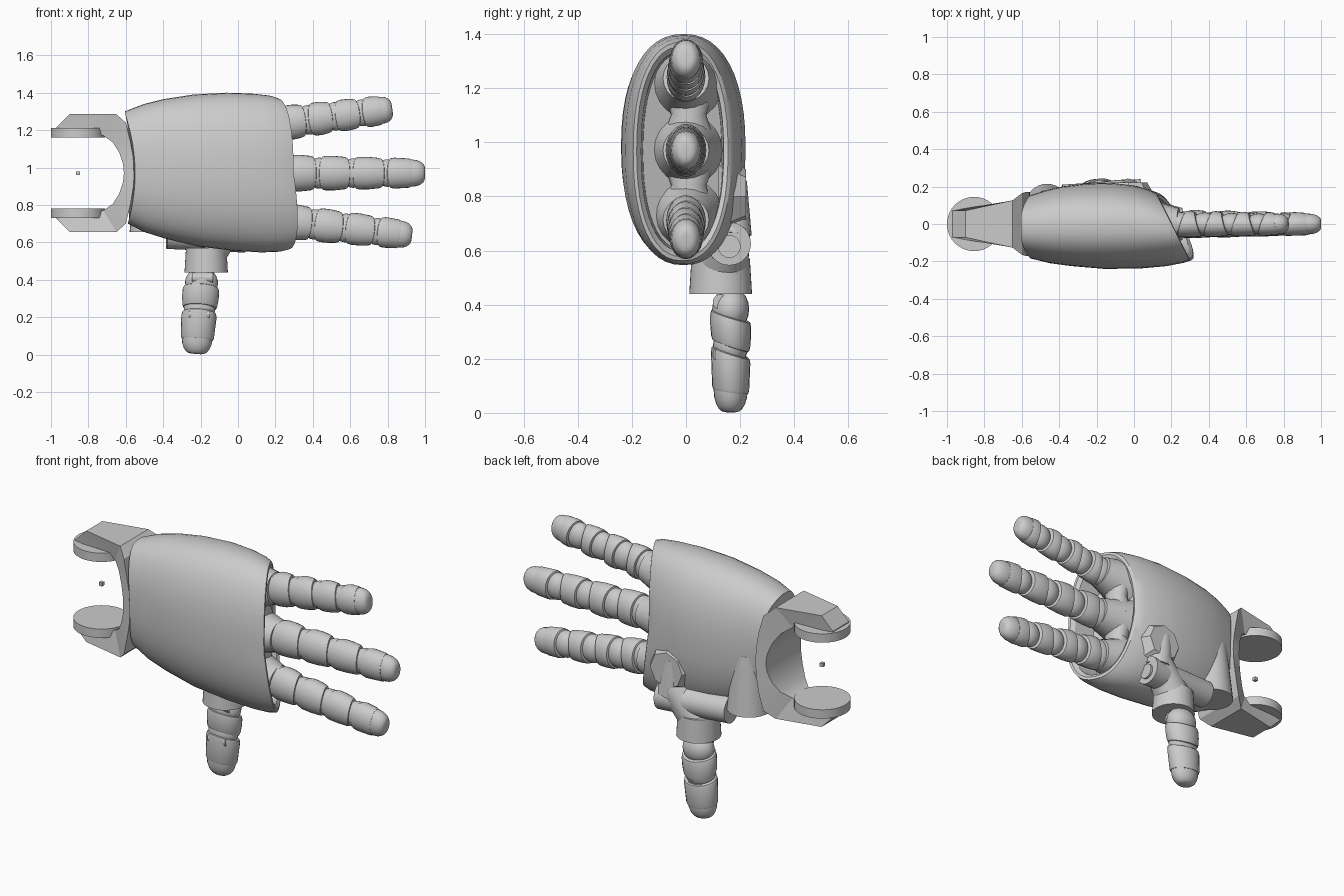
import bpy, bmesh
from math import sin, cos, pi, radians
from mathutils import Matrix, Vector

if "Cube" in bpy.data.objects:
    bpy.data.objects.remove(bpy.data.objects["Cube"])

CZ = 0.97  # height of the hand's centre line


def finish(name, bm, matrix=Matrix()):
    bmesh.ops.recalc_face_normals(bm, faces=bm.faces)
    me = bpy.data.meshes.new(name)
    bm.to_mesh(me)
    bm.free()
    me.transform(matrix)
    ob = bpy.data.objects.new(name, me)
    bpy.context.collection.objects.link(ob)
    return ob


def add_loft(bm, rings):
    rows = [[bm.verts.new(p) for p in r] for r in rings]
    n = len(rows[0])
    for a, b in zip(rows, rows[1:]):
        for i in range(n):
            j = (i + 1) % n
            bm.faces.new((a[i], a[j], b[j], b[i]))
    bm.faces.new(rows[0])
    bm.faces.new(rows[-1])


def add_ball(bm, centre, scale):
    bmesh.ops.create_uvsphere(bm, u_segments=20, v_segments=12, radius=1,
                              matrix=Matrix.Translation(centre) @ Matrix.Diagonal((*scale, 1)))


def rod(name, a, b, r1, r2, sides=32):
    a, b = Vector(a), Vector(b)
    bm = bmesh.new()
    m = Matrix.Translation((a + b) / 2) @ (b - a).to_track_quat('Z', 'Y').to_matrix().to_4x4()
    bmesh.ops.create_cone(bm, cap_ends=True, segments=sides, radius1=r1, radius2=r2,
                          depth=(b - a).length, matrix=m)
    return finish(name, bm)


# Palm shell: superellipse sections, bowed wrist end, slanted open knuckle end
def palm():
    stations = [(0, .70, 1.30, -.185, .155), (.12, .655, 1.338, -.21, .18),
                (.25, .62, 1.365, -.225, .2), (.45, .578, 1.39, -.24, .216),
                (.67, .555, 1.40, -.238, .22), (.84, .546, 1.395, -.225, .207),
                (.95, .55, 1.385, -.208, .185), (1, .562, 1.37, -.195, .168)]

    def ring(st, scale=1, inset=0):
        t, z0, z1, y0, y1 = st
        pts = []
        for i in range(48):
            a = 2 * pi * i / 48
            c, s = cos(a), sin(a)
            y = (y0 + y1) / 2 + (y1 - y0) / 2 * scale * abs(c) ** .87 * (1 if c > 0 else -1)
            hz = (z1 - z0) / 2 - (1 - scale) * .22
            z = (z0 + z1) / 2 + hz * abs(s) ** .87 * (1 if s > 0 else -1)
            start = -.6 + .05 * (1 - ((z - CZ) / .3) ** 2) if t < .5 else -.55
            start = -.605 + .055 * max(0, 1 - ((z - CZ) / .32) ** 2)
            end = .3 - .5 * (y + .2) + .06 * max(0, (CZ - z) / .42)
            pts.append((start + (end - start) * t - inset, y, z))
        return pts
    rings = [ring(s) for s in stations]
    rings += [ring(stations[-1], .93, -.003), ring(stations[-1], .84, .01),
              ring(stations[-1], .8, .13)]
    bm = bmesh.new()
    add_loft(bm, rings)
    finish("palm_shell", bm)


palm()

# Wrist fork: C-shaped profile, narrow arms flaring into the palm
half = [(-.555, 0), (-.56, .08), (-.575, .17), (-.6, .27), (-.65, .315), (-.9, .315),
        (-.97, .245), (-.97, .225), (-.72, .2), (-.67, .165), (-.635, .11), (-.615, .05), (-.61, 0)]
n = len(half)
bm = bmesh.new()
for sgn in (1, -1):
    sides = []
    for sy in (1, -1):
        sides.append([bm.verts.new((x, sy * (.072 + .1 * min(1, max(0, (x + .72) / .13))), CZ + sgn * z))
                      for x, z in half])
    f, b = sides
    for i in range(n - 1):
        bm.faces.new((f[i], f[i + 1], b[i + 1], b[i]))
    # quad strip across the matching inner and outer edges
    pairs = [(0, 12), (1, 11), (2, 10), (3, 9), (4, 8), (5, 7), (6, 6)]
    for side in (f, b):
        for (o, p), (o2, p2) in zip(pairs, pairs[1:]):
            bm.faces.new([side[k] for k in dict.fromkeys((o, o2, p2, p))])
bmesh.ops.remove_doubles(bm, verts=bm.verts, dist=1e-4)
finish("wrist_fork", bm)
for sgn, name in ((1, "upper_wrist_disc"), (-1, "lower_wrist_disc")):
    rod(name, (-.855, 0, CZ + sgn * .19), (-.855, 0, CZ + sgn * .24), .145, .145, 40)
bm = bmesh.new()
bmesh.ops.create_cube(bm, size=.02, matrix=Matrix.Translation((-.855, 0, CZ)))
finish("wrist_centre", bm)
rod("wrist_boss", (-.465, .1, .655), (-.465, .1, .98), .115, .08)


# Finger along local +x: slanted sleeves around ball joints, rounded tip
def finger(name, base, angle, r0, r1, breaks, slants, gap=.006):
    bm = bmesh.new()
    total = breaks[-1]
    rad = lambda x: r0 + (r1 - r0) * max(0, x) / total

    def ring(x, r, slant):
        return [(x + slant * (1 + cos(2 * pi * i / 24)) / 2, .77 * r * cos(2 * pi * i / 24),
                 r * sin(2 * pi * i / 24)) for i in range(24)]
    k0, k1 = slants
    for i, (a, b) in enumerate(zip(breaks, breaks[1:])):
        a += gap
        b -= gap
        last = i == len(breaks) - 2
        ra, rb = rad(a), rad(b)
        add_ball(bm, (a - gap + .01, 0, 0), (ra * .85, ra * .7, ra * .9))
        if last:
            c = a + (b - a) * .68
            rc = rad(c)
            add_loft(bm, [ring(a, ra * .88, k0), ring(a + .003, ra * .97, k0),
                          ring(a + .02, ra * 1.01, k0), ring(c - .01, rc, k1 * .4),
                          ring(c, rc * .95, k1 * .4)])
            h = total - c
            add_loft(bm, [ring(a + .04, rc * .9, 0), ring(c, rc * .93, 0)] +
                     [ring(c + h * sin(t), rc * .93 * (.35 + .65 * cos(t)), 0)
                      for t in (.4, .75, 1.05, 1.3)] + [ring(total, rc * .3, 0)])
        else:
            add_loft(bm, [ring(a, ra * .86, k0), ring(a + .003, ra * .96, k0),
                          ring(a + .018, ra, k0), ring((a + b) / 2, (ra + rb) / 2 * 1.02, (k0 + k1) / 2),
                          ring(b - .015, rb * .99, k1), ring(b - .002, rb * .94, k1),
                          ring(b, rb * .86, k1)])
    add_loft(bm, [ring(breaks[0] - .04, r0 * .62, 0), ring(total - .08, r1 * .62, 0)])
    finish(name, bm, Matrix.Translation(base) @ Matrix.Rotation(angle, 4, 'Y'))


fingers = [("upper_finger", (.23, 0, 1.235), -7.5, .6, .093),
           ("middle_finger", (.25, 0, CZ), 0, .75, .098),
           ("lower_finger", (.24, 0, .715), 6.5, .695, .095)]
for name, base, deg, length, r in fingers:
    finger(name, base, radians(deg), r, .076,
           [length * f for f in (0, .235, .475, .72, 1)], (.04, -.035))
    d = Vector((cos(radians(deg)), 0, -sin(radians(deg))))
    b = Vector(base)
    # flared socket at the finger root
    rod(name + "_socket", b - d * .17, b + d * .01, .135, .085, 20)

# Web joining the finger sockets
bm = bmesh.new()
web = [(.66, .05), (.72, .1), (.84, .065), (CZ, .11), (1.1, .065), (1.23, .1), (1.29, .05)]
add_loft(bm, [[(.13 + .8 * r * cos(2 * pi * i / 20), .01 + r * sin(2 * pi * i / 20), z)
               for i in range(20)] for z, r in web])
finish("knuckle_web", bm)

# Thumb mount: barrel on the palm, raised plate, arm and cup
rod("thumb_barrel", (-.38, .135, .64), (.04, .16, .625), .075, .08)
rod("thumb_pivot", (.03, .16, .615), (.05, .16, .615), .042, .042, 20)
rod("thumb_plate", (-.03, .12, .8), (-.03, .222, .8), .16, .1, 8)
rod("thumb_arm", (-.165, .13, .54), (-.03, .165, .7), .1, .075)
rod("thumb_arm_top", (-.03, .165, .66), (-.05, .175, .86), .078, .05, 12)
rod("thumb_cup", (-.17, .128, .44), (-.17, .128, .57), .116, .108, 40)

# Thumb pointing down, with hinge pins
finger("thumb", (-.19, .165, .448), radians(94.4), .1, .086, [.055, .19, .259, .446][:2] + [.446],
       (.045, .045), .012)
for z, x in ((.41, -.19), (.215, -.207)):
    rod("thumb_hinge_pin", (x - .055, .127, z), (x + .055, .127, z), .028, .028, 20)

# Smooth shading with sharp edges kept
bpy.ops.object.select_all(action='SELECT')
bpy.context.view_layer.objects.active = bpy.context.selected_objects[0]
bpy.ops.object.shade_smooth_by_angle(angle=radians(32))
